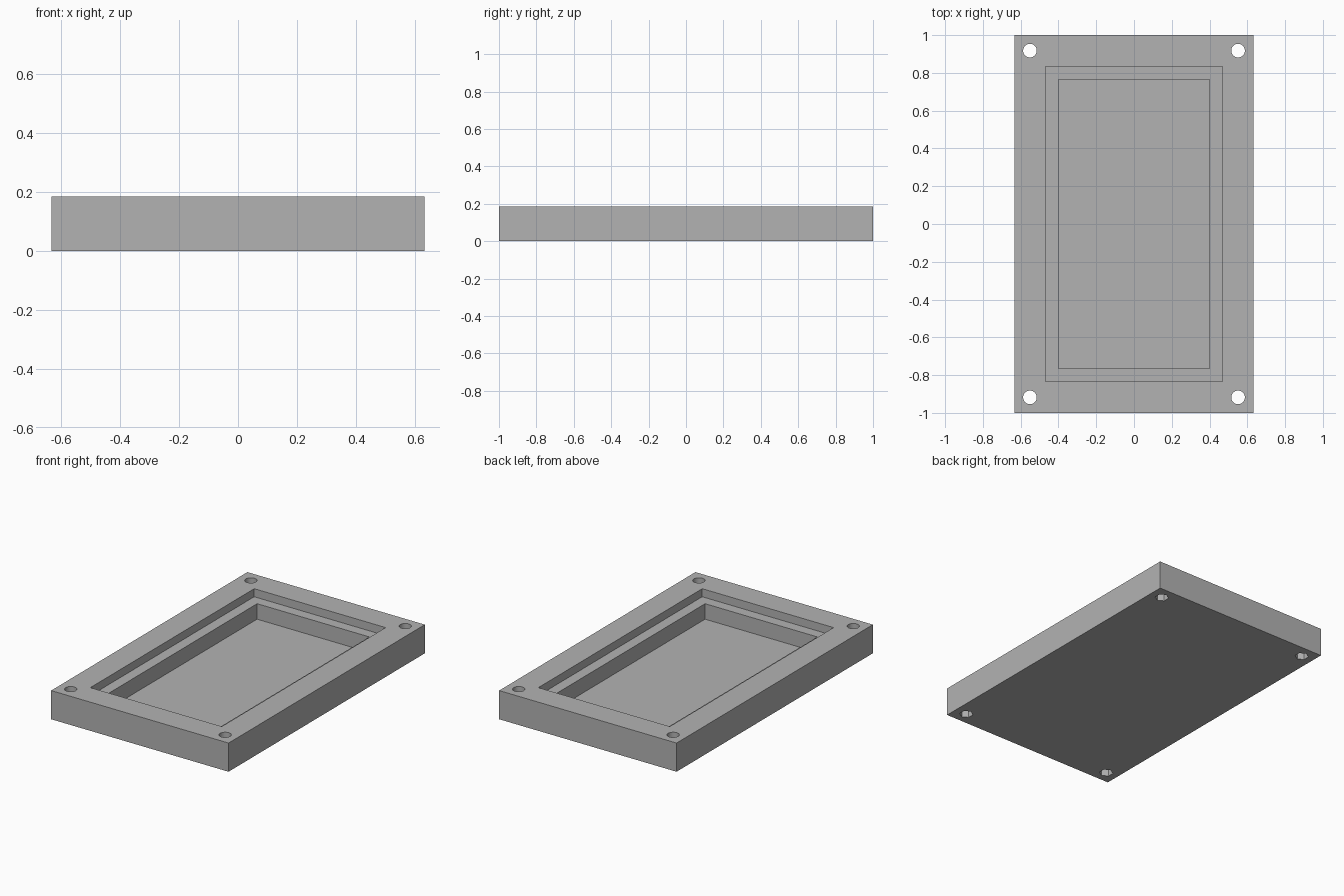
import bpy
import math

old = bpy.data.objects.get("Cube")
if old:
    bpy.data.objects.remove(old, do_unlink=True)

HEIGHT = 0.185
LEDGE_Z = 0.133
FLOOR_Z = 0.033
NUT_DEPTH = 0.06
HOLE_R = 0.036

# Single plain grey material
grey = bpy.data.materials.new("light grey")
grey.use_nodes = True
colour = (0.45, 0.45, 0.45, 1)
grey.diffuse_color = colour
grey.node_tree.nodes["Principled BSDF"].inputs["Base Color"].default_value = colour


def block(name, width, length, z0, z1):
    bpy.ops.mesh.primitive_cube_add(size=1, location=(0, 0, (z0 + z1) / 2))
    ob = bpy.context.object
    ob.name = name
    ob.scale = (width, length, z1 - z0)
    bpy.ops.object.transform_apply(location=True, scale=True)
    ob.data.materials.append(grey)
    return ob


def prism(name, sides, radius, x, y, z0, z1):
    bpy.ops.mesh.primitive_cylinder_add(
        vertices=sides, radius=radius, depth=z1 - z0, location=(x, y, (z0 + z1) / 2))
    ob = bpy.context.object
    ob.name = name
    ob.data.materials.append(grey)
    return ob


def cut(target, cutter):
    cutter.hide_render = True
    mod = target.modifiers.new(cutter.name, "BOOLEAN")
    mod.operation = "DIFFERENCE"
    mod.solver = "EXACT"
    mod.object = cutter
    bpy.context.view_layer.objects.active = target
    bpy.ops.object.modifier_apply(modifier=mod.name)
    bpy.data.objects.remove(cutter, do_unlink=True)


# Tray body with a stepped recess
tray = block("tray", 1.266, 2, 0, HEIGHT)
cut(tray, block("upper_recess", 0.938, 1.67, LEDGE_Z, HEIGHT + 0.1))
cut(tray, block("lower_recess", 0.80, 1.532, FLOOR_Z, HEIGHT + 0.1))

# Corner screw holes, with hexagonal sockets underneath
for sx in (-1, 1):
    for sy in (-1, 1):
        x, y = sx * 0.551, sy * 0.918
        cut(tray, prism("screw_hole", 32, HOLE_R, x, y, -0.1, HEIGHT + 0.1))
        cut(tray, prism("nut_socket", 6, HOLE_R / math.cos(math.pi / 6), x, y, -0.1, NUT_DEPTH))

# Smooth hole walls, crisp edges elsewhere
bpy.ops.object.select_all(action="DESELECT")
tray.select_set(True)
bpy.context.view_layer.objects.active = tray
bpy.ops.object.shade_smooth_by_angle(angle=math.radians(30))
